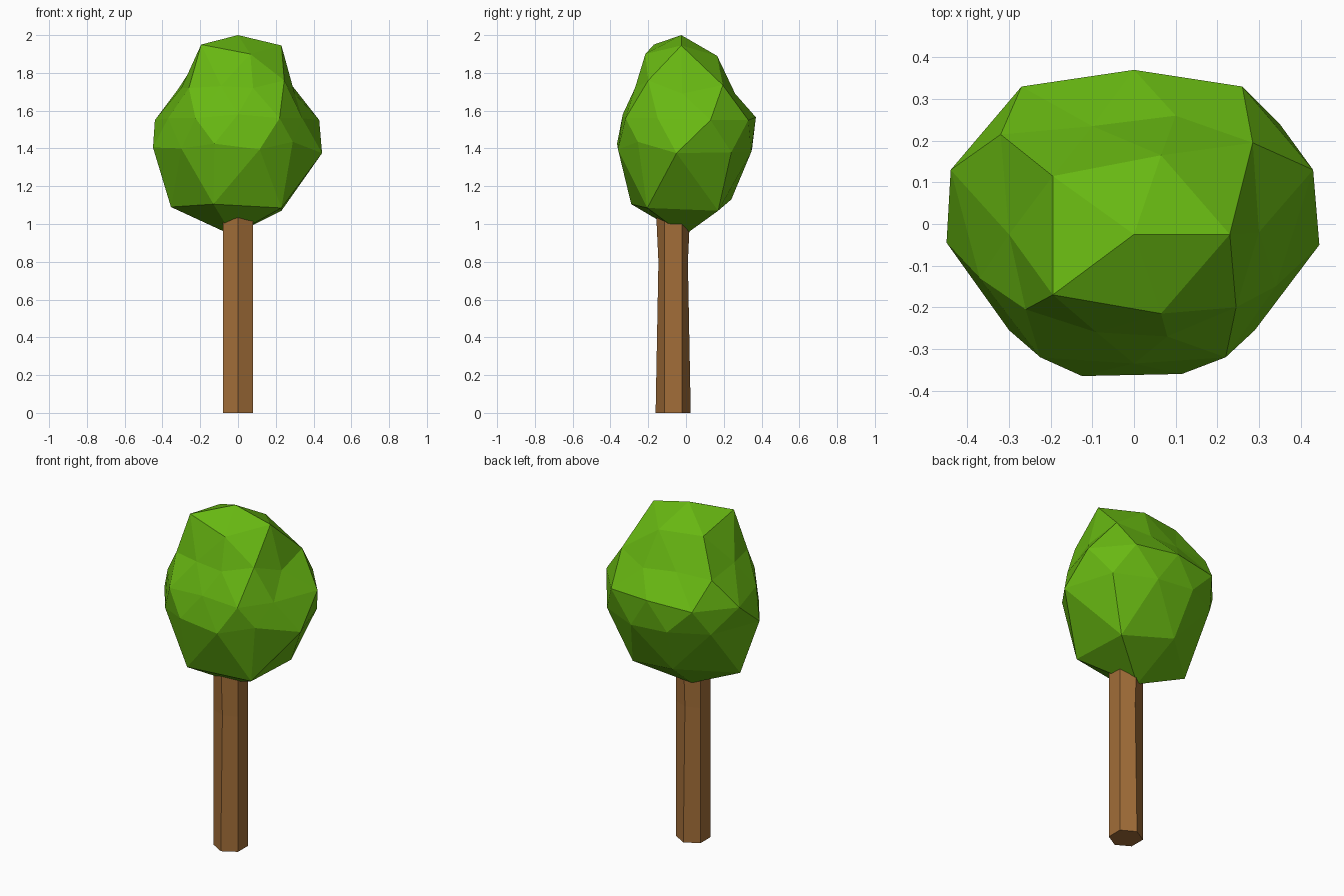
import bpy, bmesh, math


def material(name, rgb):
    m = bpy.data.materials.new(name)
    m.diffuse_color = (*rgb, 1)
    return m


def add_object(name, bm, mat):
    bmesh.ops.recalc_face_normals(bm, faces=bm.faces)
    mesh = bpy.data.meshes.new(name)
    bm.to_mesh(mesh)
    bm.free()
    mesh.materials.append(mat)
    ob = bpy.data.objects.new(name, mesh)
    bpy.context.collection.objects.link(ob)
    return ob


leaf = material("leaf green", (0.138, 0.48, 0.006))
bark = material("bark brown", (0.36, 0.155, 0.04))

# Crown: a low-poly icosphere whose rings are pulled into a lumpy shape.
# Rings run bottom to top, each one counter-clockwise from +x.
rings = [
    [(-0.03, -0.01, 0.94)],
    [(0.23, 0.17, 1.07), (-0.08, 0.24, 1.13), (-0.355, 0.0, 1.09),
     (-0.13, -0.29, 1.105), (0.23, -0.205, 1.085)],
    [(0.445, -0.05, 1.375), (0.35, 0.24, 1.38), (0.12, 0.345, 1.38),
     (-0.12, 0.35, 1.40), (-0.33, 0.24, 1.40), (-0.45, -0.045, 1.405),
     (-0.30, -0.255, 1.40), (-0.125, -0.365, 1.425), (0.115, -0.36, 1.395),
     (0.29, -0.255, 1.435)],
    [(0.43, 0.13, 1.55), (0.26, 0.33, 1.55), (0.0, 0.37, 1.565),
     (-0.27, 0.33, 1.55), (-0.44, 0.13, 1.55), (-0.37, -0.13, 1.56),
     (-0.225, -0.32, 1.56), (0.0, -0.335, 1.58), (0.22, -0.32, 1.56),
     (0.34, -0.15, 1.56)],
    [(0.30, -0.02, 1.69), (0.285, 0.195, 1.735), (0.10, 0.26, 1.69),
     (-0.10, 0.235, 1.71), (-0.32, 0.215, 1.71), (-0.30, -0.025, 1.72),
     (-0.26, -0.205, 1.72), (-0.09, -0.26, 1.73), (0.08, -0.27, 1.72),
     (0.245, -0.20, 1.76)],
    [(0.23, -0.025, 1.945), (0.065, 0.165, 1.89), (-0.195, 0.115, 1.90),
     (-0.195, -0.17, 1.95), (0.065, -0.215, 1.90)],
    [(0.0, -0.025, 2.0)],
]
bm = bmesh.new()
bmesh.ops.create_icosphere(bm, subdivisions=2, radius=1)
verts = sorted(bm.verts, key=lambda v: v.co.z)
start = 0
for ring in rings:
    part = verts[start:start + len(ring)]
    part.sort(key=lambda v: (math.atan2(v.co.y, v.co.x) + 0.01) % math.tau)
    for v, co in zip(part, ring):
        v.co = co
    start += len(ring)
add_object("crown", bm, leaf)

# Trunk: hexagonal post, slightly pinched front to back near the top.
bm = bmesh.new()
loops = []
for z, depth in [(0, 0.093), (0.8, 0.078), (1.12, 0.093)]:
    loop = []
    for i in range(6):
        a = math.radians(30 + 60 * i)
        ry = depth if i in (1, 4) else 0.093
        loop.append(bm.verts.new((0.093 * math.cos(a), -0.068 + ry * math.sin(a), z)))
    loops.append(loop)
for lo, hi in zip(loops, loops[1:]):
    for i in range(6):
        j = (i + 1) % 6
        bm.faces.new((lo[i], lo[j], hi[j], hi[i]))
bm.faces.new(loops[0])
bm.faces.new(loops[-1])
add_object("trunk", bm, bark)
